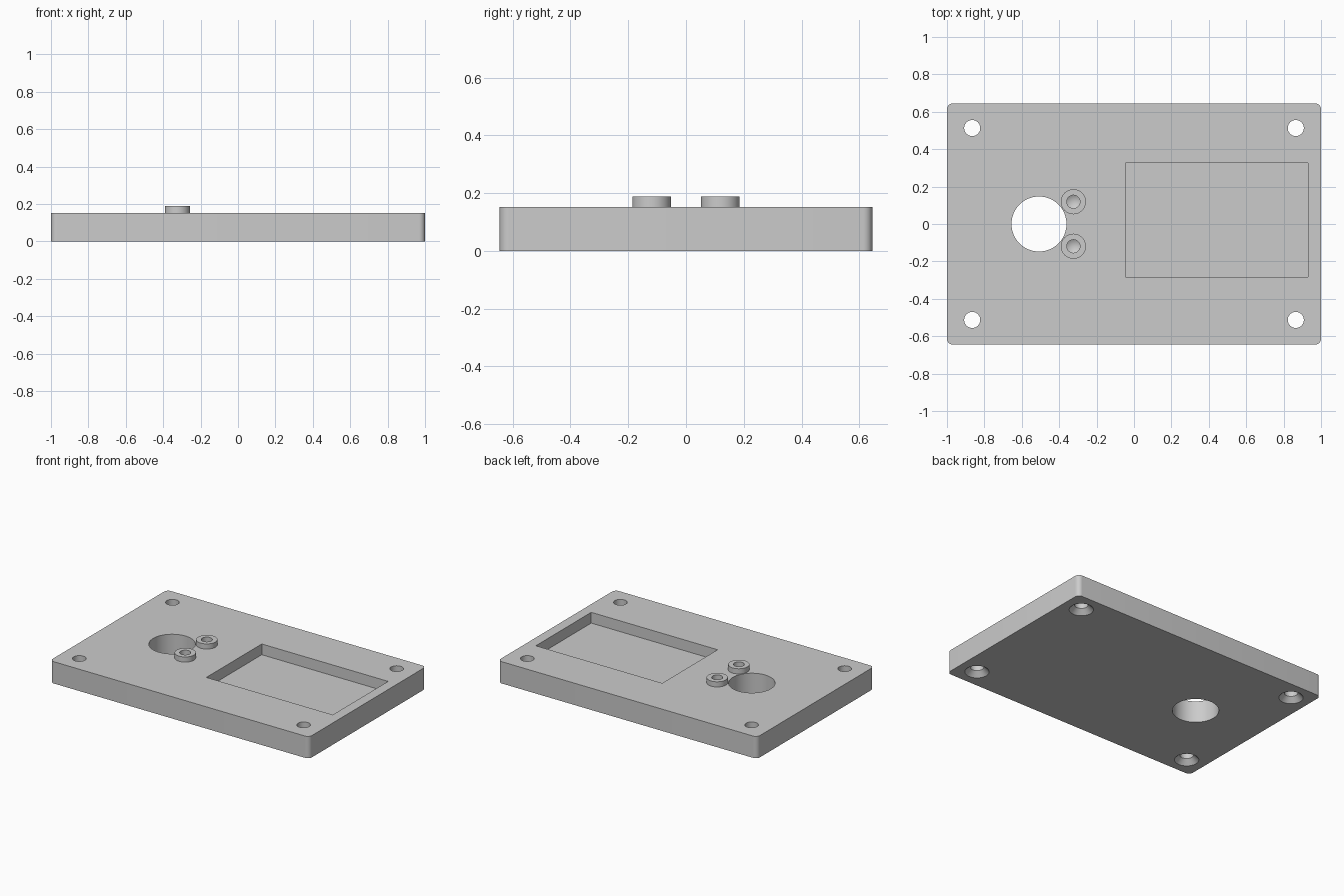
import bpy, bmesh, math

if "Cube" in bpy.data.objects:
    bpy.data.objects.remove(bpy.data.objects["Cube"])

HALF_Y, THICK, BOSS_TOP = 0.645, 0.152, 0.188

grey = bpy.data.materials.new("light grey")
grey.use_nodes = True
grey.diffuse_color = (0.6, 0.6, 0.6, 1)
grey.node_tree.nodes["Principled BSDF"].inputs["Base Color"].default_value = (0.6, 0.6, 0.6, 1)


def to_object(bm, name):
    bmesh.ops.recalc_face_normals(bm, faces=bm.faces)
    mesh = bpy.data.meshes.new(name)
    bm.to_mesh(mesh)
    bm.free()
    mesh.materials.append(grey)
    obj = bpy.data.objects.new(name, mesh)
    bpy.context.collection.objects.link(obj)
    return obj


def box(name, x0, x1, y0, y1, z0, z1, corner=0):
    bm = bmesh.new()
    bmesh.ops.create_cube(bm, size=1)
    for v in bm.verts:
        v.co = (x1 if v.co.x > 0 else x0, y1 if v.co.y > 0 else y0, z1 if v.co.z > 0 else z0)
    if corner:
        upright = [e for e in bm.edges if abs(e.verts[0].co.z - e.verts[1].co.z) > 0.01]
        bmesh.ops.bevel(bm, geom=upright, offset=corner, segments=8, profile=0.5, affect='EDGES')
    return to_object(bm, name)


def lathe(name, x, y, profile, steps=48):
    """Closed solid turned from (radius, height) points, both ends on the axis."""
    bm = bmesh.new()
    verts = [bm.verts.new((r, 0, z)) for r, z in profile]
    edges = [bm.edges.new(pair) for pair in zip(verts, verts[1:])]
    bmesh.ops.spin(bm, geom=verts + edges, axis=(0, 0, 1), cent=(0, 0, 0),
                   angle=math.tau, steps=steps, use_duplicate=False)
    bmesh.ops.remove_doubles(bm, verts=bm.verts, dist=1e-5)
    bmesh.ops.translate(bm, verts=bm.verts, vec=(x, y, 0))
    return to_object(bm, name)


def combine(target, tool, operation):
    mod = target.modifiers.new(tool.name, 'BOOLEAN')
    mod.object, mod.operation, mod.solver = tool, operation, 'EXACT'
    bpy.context.view_layer.objects.active = target
    bpy.ops.object.modifier_apply(modifier=mod.name)
    bpy.data.objects.remove(tool)


# Plate with rounded upright corners
plate = box("mounting_plate", -1, 1, -HALF_Y, HALF_Y, 0, THICK, corner=0.032)

# Rectangular pocket
combine(plate, box("pocket_cutter", -0.045, 0.93, -0.284, 0.326, 0.077, 0.3), 'DIFFERENCE')

# Large through hole
combine(plate, lathe("bore_cutter", -0.508, 0,
                     [(0, -0.1), (0.147, -0.1), (0.147, 0.3), (0, 0.3)], 96), 'DIFFERENCE')

# Corner screw holes, countersunk from below
screw = [(0, -0.02), (0.097, -0.02), (0.043, 0.034), (0.043, 0.3), (0, 0.3)]
for sx in (-1, 1):
    for sy in (-1, 1):
        combine(plate, lathe("screw_cutter", sx * 0.865, sy * 0.513, screw), 'DIFFERENCE')

# Two raised bosses with blind drilled holes
boss = [(0, 0.12), (0.067, 0.12), (0.067, BOSS_TOP), (0, BOSS_TOP)]
drill = [(0, 0.05), (0.035, 0.071), (0.035, 0.3), (0, 0.3)]
for sy in (-1, 1):
    combine(plate, lathe("boss", -0.324, sy * 0.119, boss), 'UNION')
    combine(plate, lathe("drill_cutter", -0.324, sy * 0.119, drill), 'DIFFERENCE')

# Smooth curved walls, sharp edges
bpy.ops.object.select_all(action='DESELECT')
plate.select_set(True)
bpy.context.view_layer.objects.active = plate
bpy.ops.object.shade_smooth_by_angle(angle=math.radians(25))
